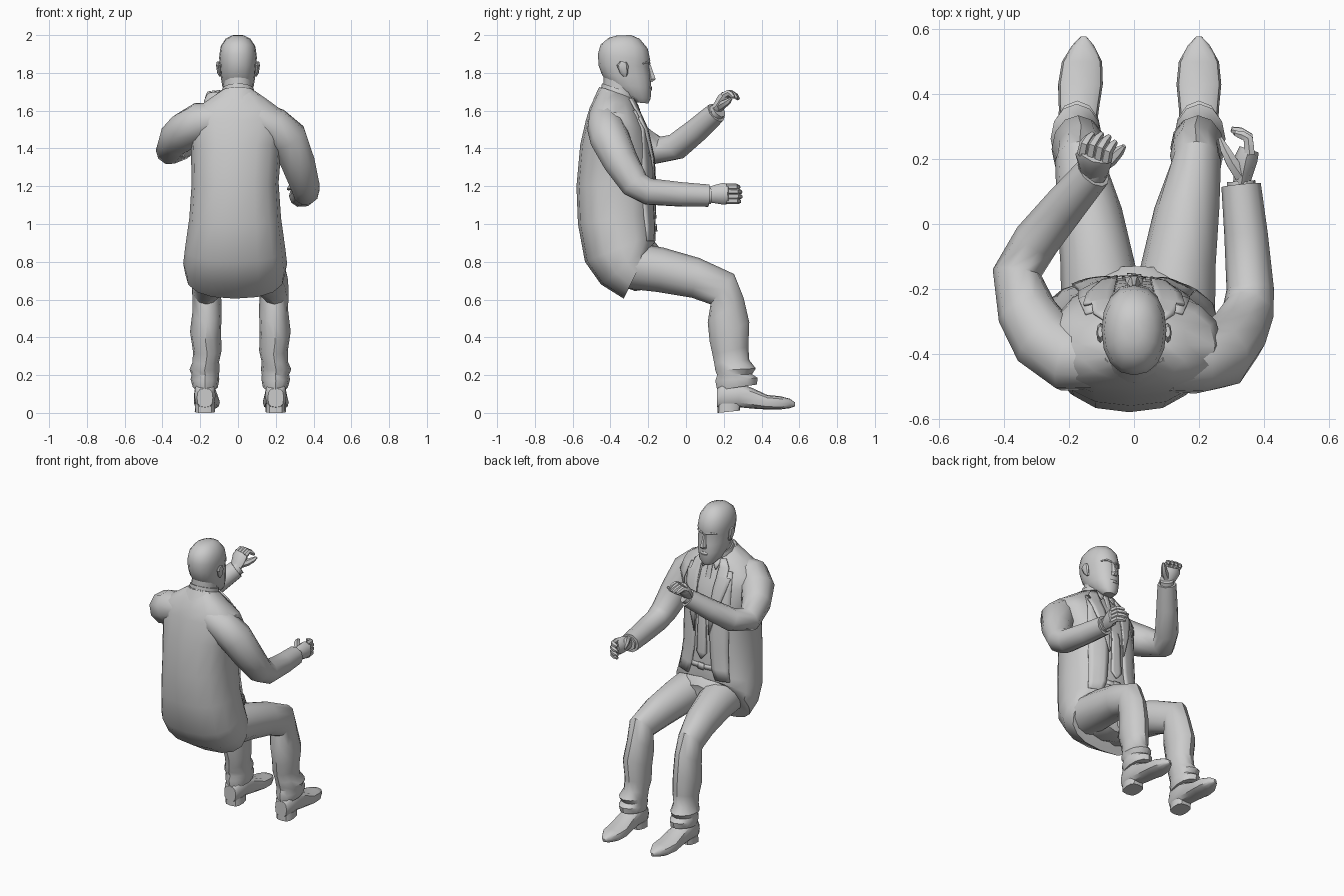
import bpy, bmesh, math
from mathutils import Vector as V
from mathutils.bvhtree import BVHTree


def finish(name, rings, closed=True, angle=35):
    """Skin a list of point rings into one object."""
    bm = bmesh.new()
    rows = [[bm.verts.new(p) for p in r] for r in rings]
    n = len(rows[0])
    for a, b in zip(rows, rows[1:]):
        for i in range(n if closed else n - 1):
            j = (i + 1) % n
            bm.faces.new((a[i], a[j], b[j], b[i]))
    if closed:
        bm.faces.new(rows[0])
        bm.faces.new(rows[-1])
    bmesh.ops.recalc_face_normals(bm, faces=bm.faces)
    me = bpy.data.meshes.new(name)
    bm.to_mesh(me)
    bm.free()
    me.shade_smooth()
    me.set_sharp_from_angle(angle=math.radians(angle))
    ob = bpy.data.objects.new(name, me)
    bpy.context.collection.objects.link(ob)
    return ob


def loft(name, rings, n=12, e=2.0):
    """Rings: back y, back z, front y, front z, centre x, half width."""
    def f(c):
        return math.copysign(abs(c) ** (2 / e), c)
    out = []
    for yb, zb, yf, zf, xc, hw in rings:
        r = []
        for i in range(n):
            a = 2 * math.pi * i / n
            t = 0.5 + 0.5 * f(math.sin(a))
            r.append((xc + hw * f(math.cos(a)), yb + (yf - yb) * t, zb + (zf - zb) * t))
        out.append(r)
    return finish(name, out)


def tube(name, pts, radii, n=8, across=(0.3, -0.6, 1), flat=1.0):
    """Round or flattened tube along a path."""
    pts = [V(p) for p in pts]
    u, out = V(across), []
    for i, p in enumerate(pts):
        t = (pts[min(i + 1, len(pts) - 1)] - pts[max(i - 1, 0)]).normalized()
        u = (u - t * u.dot(t)).normalized()
        v = t.cross(u)
        out.append([p + u * radii[i] * math.cos(k * 2 * math.pi / n)
                    + v * radii[i] * flat * math.sin(k * 2 * math.pi / n) for k in range(n)])
    return finish(name, out, angle=50)


# Jacket body, curved under the seat
jacket = loft("jacket_body", [
    (-.33, .605, -.20, .87, -.015, .265), (-.45, .68, -.165, .90, -.015, .275),
    (-.535, .80, -.16, .95, -.015, .265), (-.572, 1.0, -.17, 1.06, -.015, .243),
    (-.58, 1.2, -.17, 1.24, -.015, .23), (-.56, 1.42, -.18, 1.39, -.01, .24),
    (-.53, 1.55, -.21, 1.50, 0, .27), (-.51, 1.615, -.24, 1.565, 0, .25),
    (-.48, 1.675, -.265, 1.62, 0, .165), (-.45, 1.725, -.28, 1.665, 0, .09)], 16, 2.4)
tree = BVHTree.FromPolygons([v.co.copy() for v in jacket.data.vertices],
                            [tuple(p.vertices) for p in jacket.data.polygons])


def panel(name, rows, lift, thick=.012, cols=5):
    """Cloth panel laid on the chest. Rows: z, x start, x end."""
    rings = []
    for z, x0, x1 in rows:
        r = []
        for i in range(cols):
            x = x0 + (x1 - x0) * i / (cols - 1)
            hit = tree.ray_cast(V((x, 1, z)), V((0, -1, 0)))[0]
            r.append((x, (hit.y if hit else -.27) + lift, z))
        rings.append(r)
    ob = finish(name, rings, False)
    m = ob.modifiers.new("thickness", "SOLIDIFY")
    m.thickness, m.offset = thick, 0


# Jacket fronts, lapels, tie, belt
for s, side in ((-1, "left"), (1, "right")):
    panel(side + "_jacket_front", [(z, s * a, s * b) for z, a, b in (
        (1.6, .06, .15), (1.5, .06, .17), (1.3, .05, .17), (1.1, .06, .17),
        (.98, .075, .18), (.91, .10, .19))], .003, .012)
    panel(side + "_lapel", [(z, s * a, s * b) for z, a, b in (
        (1.665, .06, .09), (1.62, .065, .125), (1.57, .065, .13), (1.565, .065, .155),
        (1.5, .06, .145), (1.35, .052, .10), (1.2, .05, .055))], .012, .01)
    panel(side + "_collar_point", [(1.67, s * .01, s * .07), (1.63, s * .025, s * .06),
                                   (1.6, s * .045, s * .047)], .012, .01)
panel("tie", [(1.655, -.022, .022), (1.61, -.014, .014), (1.3, -.027, .027),
              (1.07, -.036, .036), (1.03, -.004, .004)], .006)
panel("belt", [(.995, -.08, .08), (.965, -.08, .08)], .001, .008)
panel("belt_buckle", [(1.0, -.022, .022), (.96, -.022, .022)], .005, .01)

# Neck and collars
loft("neck", [(-.44, 1.66, -.28, 1.64, 0, .078), (-.435, 1.8, -.25, 1.74, 0, .076)])
loft("shirt_collar", [(-.455, 1.69, -.265, 1.63, 0, .095), (-.445, 1.745, -.265, 1.685, 0, .084)])
loft("jacket_collar", [(-.49, 1.66, -.29, 1.62, 0, .15), (-.46, 1.725, -.30, 1.655, 0, .1)])

# Head, nose, brow, mouth, ears
loft("head", [(-.28, 1.645, -.20, 1.638, 0, .035), (-.34, 1.68, -.187, 1.665, 0, .064),
              (-.41, 1.74, -.184, 1.725, 0, .084), (-.445, 1.79, -.186, 1.78, 0, .092),
              (-.463, 1.84, -.194, 1.835, 0, .096), (-.466, 1.9, -.189, 1.865, 0, .1),
              (-.452, 1.95, -.203, 1.93, 0, .092), (-.41, 1.985, -.245, 1.98, 0, .064),
              (-.365, 1.998, -.29, 2.0, 0, .028)], 16, 2.2)
loft("nose", [(-.21, 1.757, -.175, 1.752, 0, .02), (-.21, 1.768, -.157, 1.768, 0, .021),
              (-.21, 1.80, -.17, 1.80, 0, .013), (-.21, 1.845, -.186, 1.845, 0, .01)], 6)
loft("mouth", [(-.2, 1.705, -.183, 1.705, 0, .022), (-.2, 1.718, -.179, 1.718, 0, .028),
               (-.2, 1.73, -.183, 1.73, 0, .02)], 8)
for s, side in ((-1, "left"), (1, "right")):
    tube(side + "_brow", [(s * .012, -.194, 1.85), (s * .045, -.203, 1.856), (s * .072, -.228, 1.848)],
         (.007, .008, .004), 6)
    loft(side + "_ear", [(-.33, 1.78, -.315, 1.78, s * .092, .007),
                         (-.35, 1.80, -.307, 1.797, s * .099, .011),
                         (-.367, 1.84, -.305, 1.838, s * .104, .012),
                         (-.35, 1.86, -.315, 1.858, s * .104, .008)], 8)

# Hips, trouser legs, shoes
loft("trouser_hips", [(-.42, .70, -.19, .93, 0, .22), (-.27, .645, -.16, .90, 0, .215),
                      (-.17, .66, -.13, .86, 0, .12)])
for s, side, dx, toe in ((-1, "left", .025, .02), (1, "right", .0, .0)):
    def at(rings):
        return [r[:4] + (s * r[4] + dx + toe * max(0, r[0] - .28) / .3, r[5]) for r in rings]
    loft(side + "_trouser_leg", at([
        (-.33, .66, -.21, .89, .12, .13), (-.15, .64, -.12, .875, .135, .116),
        (.03, .61, .07, .82, .163, .1), (.13, .575, .255, .735, .192, .076),
        (.115, .48, .305, .61, .188, .077), (.125, .38, .335, .48, .197, .082),
        (.14, .31, .33, .35, .188, .076), (.15, .26, .335, .28, .195, .07),
        (.155, .225, .37, .235, .202, .08), (.165, .20, .35, .205, .198, .072),
        (.155, .17, .38, .185, .2, .076), (.165, .12, .375, .15, .198, .066)]), 12)
    loft(side + "_shoe", at([
        (.165, .03, .165, .13, .2, .042), (.19, .025, .19, .16, .2, .056),
        (.28, .03, .28, .16, .2, .058), (.36, .022, .355, .13, .2, .062),
        (.43, .018, .43, .095, .2, .069), (.5, .018, .5, .088, .2, .062),
        (.55, .025, .55, .075, .2, .034), (.578, .035, .578, .055, .2, .008)]), 12, 2.8)
    loft(side + "_shoe_heel", at([(.168, .0, .285, .012, .2, .054),
                                  (.168, .05, .29, .05, .2, .053)]), 12, 3)

# Sleeves with shirt cuffs
tube("left_sleeve", [(-.10, -.42, 1.555), (-.20, -.415, 1.54), (-.275, -.36, 1.495), (-.33, -.27, 1.45),
                     (-.36, -.15, 1.39), (-.30, -.05, 1.41), (-.21, .06, 1.50), (-.125, .16, 1.59)],
     (.09, .105, .105, .092, .076, .072, .065, .057), 10)
tube("left_cuff", [(-.15, .13, 1.565), (-.112, .175, 1.603)], (.046, .044))
tube("right_sleeve", [(.10, -.43, 1.56), (.19, -.425, 1.52), (.265, -.405, 1.455), (.315, -.345, 1.33),
                      (.352, -.27, 1.21), (.358, -.2, 1.172), (.345, -.03, 1.157), (.33, .12, 1.15)],
     (.09, .10, .105, .094, .08, .073, .067, .061), 10)
tube("right_cuff", [(.333, .09, 1.15), (.33, .132, 1.15)], (.047, .045))


def hand(side, palm, across, reach, curl, thumb):
    """Flattened palm, four bent fingers and a thumb."""
    a, r, c = V(across).normalized(), V(reach), V(curl)
    tube(side + "_palm", palm, (.04, .05, .058, .05), 8, across, .62)
    for i in range(4):
        b = V(palm[-1]) + a * (i - 1.5) * .025
        k = (.88, 1, .97, .8)[i]
        tube(f"{side}_finger_{i + 1}", [b - r * .4, b + r * k, b + (r + c * .6) * k,
                                       b + (r * .8 + c * 1.3) * k],
             (.018, .017, .015, .009), 6, across)
    tube(side + "_thumb", thumb, (.024, .021, .016, .007), 6, across)


# Hands: one raised palm-forward, one gripping inward
hand("left", [(-.13, .14, 1.585), (-.125, .175, 1.625), (-.125, .20, 1.66), (-.12, .215, 1.68)],
     (.9, -.25, .1), (.005, .026, .014), (.022, .03, -.022),
     [(-.11, .175, 1.62), (-.07, .2, 1.635), (-.045, .225, 1.65), (-.03, .24, 1.665)])
hand("right", [(.33, .12, 1.155), (.337, .16, 1.158), (.345, .2, 1.16), (.355, .23, 1.16)],
     (0, 0, 1), (-.004, .042, 0), (-.04, .022, -.004),
     [(.33, .15, 1.18), (.302, .19, 1.195), (.28, .23, 1.195), (.265, .265, 1.185)])
